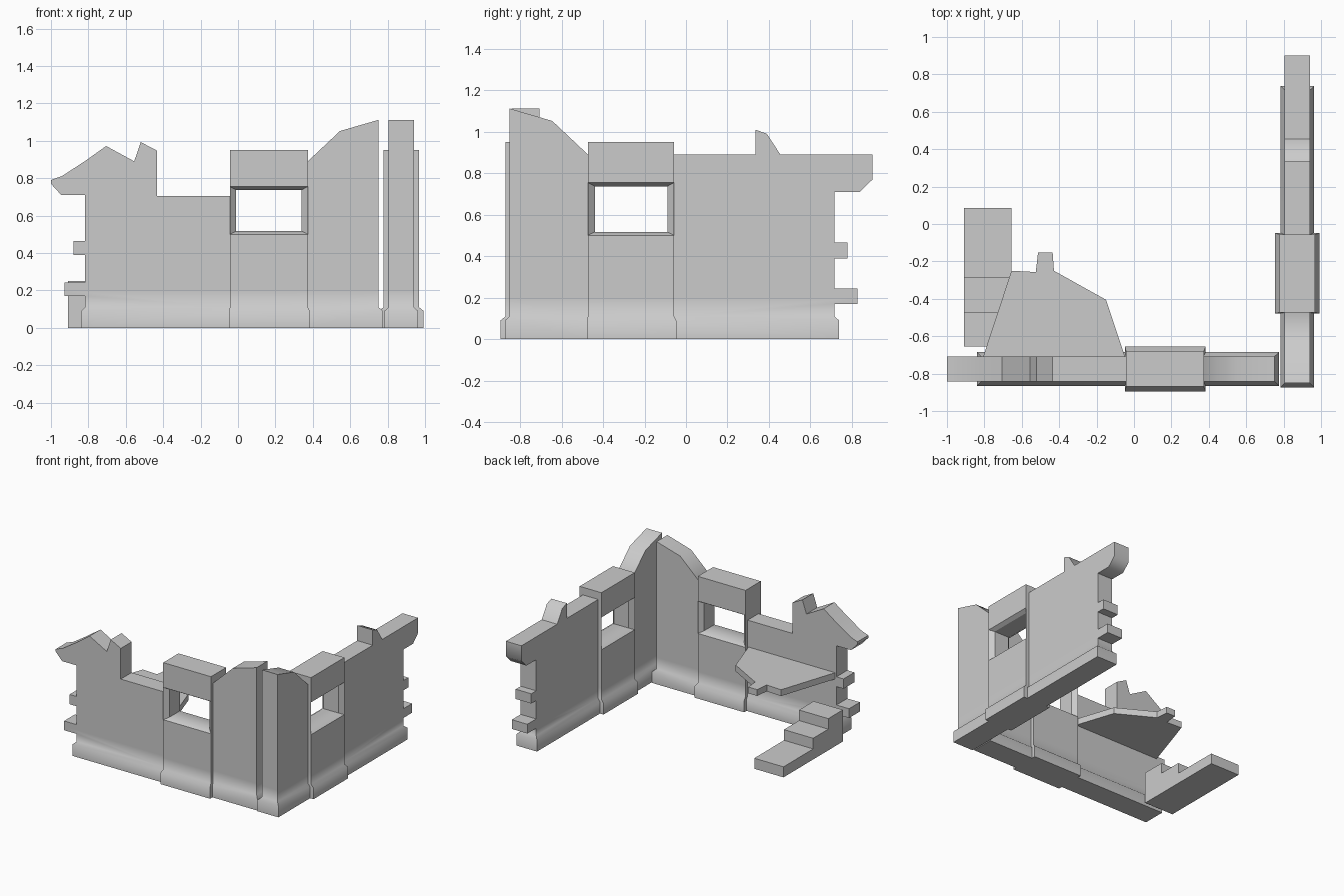
import bpy, bmesh, math
from mathutils import Vector

if "Cube" in bpy.data.objects:
    bpy.data.objects.remove(bpy.data.objects["Cube"])

# Axis mappings: local (u along the wall, d across it, z up) -> world
FRONT = lambda u, d, z: Vector((u, -0.775 + d, z))
SIDE = lambda u, d, z: Vector((0.873 + d, u, z))
SKIRT_LOW, SKIRT_TOP = 0.09, 0.11


def prism(bm, points, offset):
    """Extrude a closed polygon of 3D points by an offset."""
    face = bm.faces.new([bm.verts.new(p) for p in points])
    new = bmesh.ops.extrude_face_region(bm, geom=[face])["geom"]
    bmesh.ops.translate(bm, vec=offset,
                        verts=[v for v in new if isinstance(v, bmesh.types.BMVert)])


def cut_levels(bm, levels):
    for z in levels:
        bmesh.ops.bisect_plane(bm, geom=bm.verts[:] + bm.edges[:] + bm.faces[:],
                               dist=1e-4, plane_co=(0, 0, z), plane_no=(0, 0, 1))


def finish(bm, name, place=None, smooth=True):
    if place:
        for v in bm.verts:
            v.co = place(*v.co)
    bmesh.ops.recalc_face_normals(bm, faces=bm.faces)
    mesh = bpy.data.meshes.new(name)
    bm.to_mesh(mesh)
    bm.free()
    ob = bpy.data.objects.new(name, mesh)
    bpy.context.collection.objects.link(ob)
    if smooth:
        bpy.ops.object.select_all(action='DESELECT')
        ob.select_set(True)
        bpy.context.view_layer.objects.active = ob
        bpy.ops.object.shade_smooth_by_angle(angle=math.radians(55))


def wall(name, outline, place):
    """Broken wall slab with a flared skirt at its foot."""
    bm = bmesh.new()
    half = 0.0675
    prism(bm, [(u, -half, z) for u, z in outline], (0, 2 * half, 0))
    cut_levels(bm, (SKIRT_LOW, SKIRT_TOP, 0.2))
    for v in bm.verts:
        if v.co.z < 0.1:
            v.co.y += math.copysign(0.0225, v.co.y)
    finish(bm, name, place)


def window(name, u0, u1, place):
    """Thick window bay: sill panel, lintel and two chamfered jambs."""
    out, inn, w = 0.095, 0.065, u1 - u0

    def mirrored(half):
        return half + [(-d, z) for d, z in reversed(half)]

    bm = bmesh.new()
    sill = mirrored([(-0.12, 0), (-0.12, SKIRT_LOW), (-out, SKIRT_TOP),
                     (-out, 0.5), (-inn, 0.517)])
    prism(bm, [(u0, d, z) for d, z in sill], (w, 0, 0))
    cut_levels(bm, (SKIRT_LOW, SKIRT_TOP, 0.2))
    for v in bm.verts:
        if v.co.z < 0.1:
            v.co.x += 0.01 if v.co.x > (u0 + u1) / 2 else -0.005
    finish(bm, name + "_sill", place)

    bm = bmesh.new()
    lintel = mirrored([(-out, 0.95), (-out, 0.755), (-inn, 0.737)])
    prism(bm, [(u0, d, z) for d, z in lintel], (w, 0, 0))
    finish(bm, name + "_lintel", place, False)

    bm = bmesh.new()
    for u, s in ((u0, 1), (u1, -1)):
        prism(bm, [(u, -out, 0.5), (u + s * 0.033, -inn, 0.5),
                   (u + s * 0.033, inn, 0.5), (u, out, 0.5)], (0, 0, 0.255))
    finish(bm, name + "_jambs", place, False)


def broken_end(u, s):
    """Skirt and protruding bricks of a ruined wall end, going up; s is the outward sign."""
    steps = [(0.022, 0), (0.022, SKIRT_LOW), (0, SKIRT_TOP), (0, 0.17), (0.11, 0.17),
             (0.11, 0.243), (0, 0.243), (0, 0.388), (0.062, 0.388), (0.062, 0.465),
             (0, 0.465), (0, 0.71)]
    return [(u + s * o, z) for o, z in steps]


# Front wall
wall("front_wall_left", broken_end(-0.817, -1) + [
    (-0.945, 0.71), (-1, 0.77), (-1, 0.79), (-0.94, 0.812), (-0.82, 0.89),
    (-0.705, 0.972), (-0.555, 0.89), (-0.52, 0.993), (-0.433, 0.947),
    (-0.433, 0.705), (-0.043, 0.705), (-0.043, 0)], FRONT)
window("front_window", -0.043, 0.373, FRONT)
wall("front_wall_right", [
    (0.373, 0), (0.373, 0.89), (0.545, 1.052), (0.752, 1.112),
    (0.752, SKIRT_TOP), (0.775, SKIRT_LOW), (0.775, 0)], FRONT)

# Side wall
wall("side_wall_front", [
    (-0.473, 0), (-0.473, 0.89), (-0.645, 1.052), (-0.851, 1.112),
    (-0.851, SKIRT_TOP), (-0.873, SKIRT_LOW), (-0.873, 0)], SIDE)
window("side_window", -0.473, -0.057, SIDE)
wall("side_wall_back", broken_end(0.716, 1) + [
    (0.838, 0.71), (0.9, 0.77), (0.9, 0.89), (0.455, 0.89), (0.39, 0.99),
    (0.335, 1.01), (0.335, 0.89), (-0.057, 0.89), (-0.057, 0)], SIDE)

# Remains of the upper floor
bm = bmesh.new()
floor = [(-0.81, -0.72), (-0.655, -0.25), (-0.525, -0.257), (-0.513, -0.153),
         (-0.435, -0.153), (-0.428, -0.25), (-0.15, -0.405), (-0.045, -0.72)]
prism(bm, [(x, y, 0.445) for x, y in floor], (0, 0, 0.05))
finish(bm, "floor_fragment", None, False)

# Steps
bm = bmesh.new()
steps = [(0.085, 0), (0.085, 0.083), (-0.285, 0.083), (-0.285, 0.167),
         (-0.473, 0.167), (-0.473, 0.25), (-0.655, 0.25), (-0.655, 0)]
prism(bm, [(-0.91, y, z) for y, z in steps], (0.255, 0, 0))
finish(bm, "stairs", None, False)
